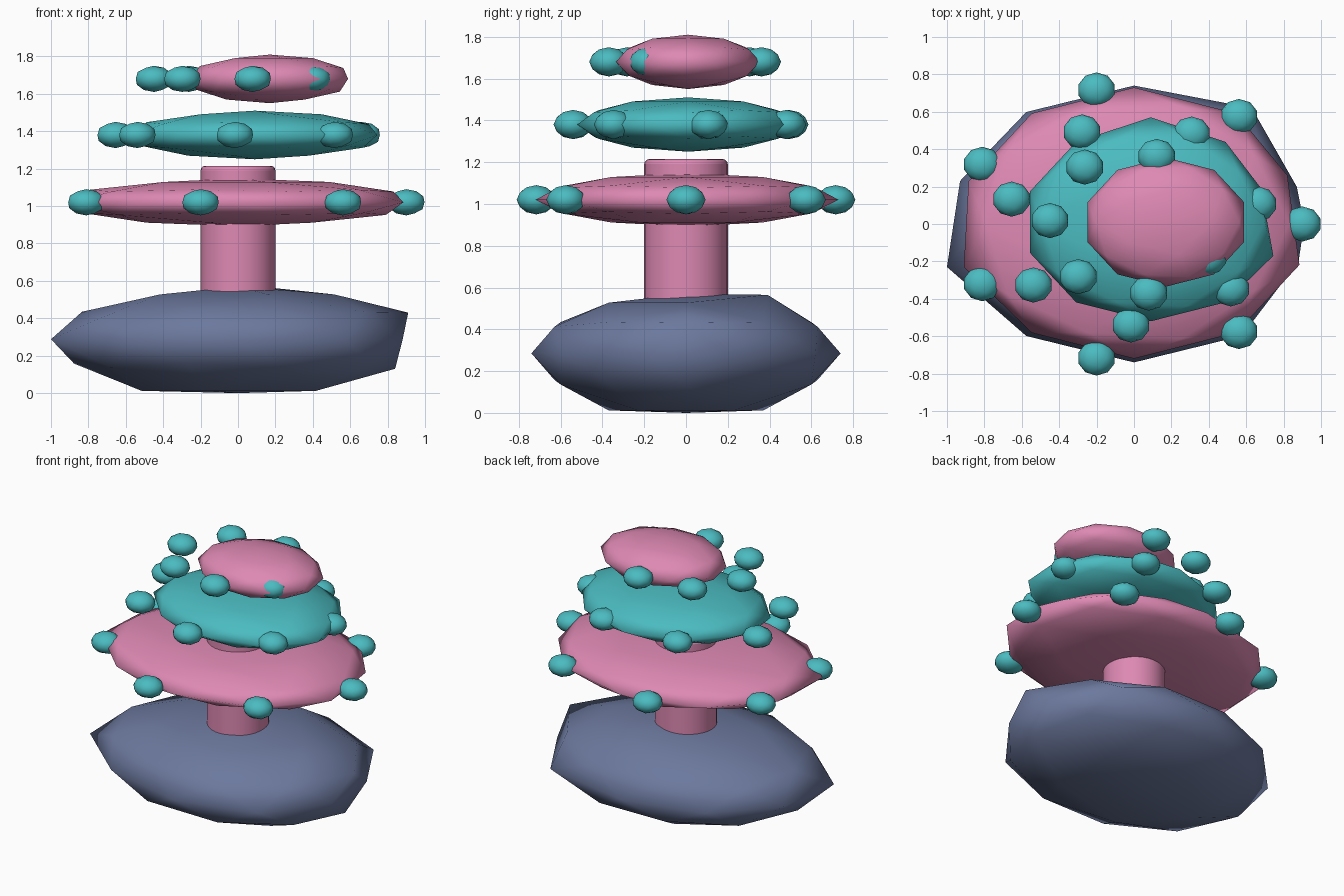
import bpy
import bmesh
from math import cos, sin, tau
from mathutils import Vector

if "Cube" in bpy.data.objects:
    bpy.data.objects.remove(bpy.data.objects["Cube"], do_unlink=True)


def material(name, rgb):
    mat = bpy.data.materials.new(name)
    mat.use_nodes = True
    mat.diffuse_color = (*rgb, 1)
    mat.node_tree.nodes["Principled BSDF"].inputs["Base Color"].default_value = (*rgb, 1)
    return mat


pink = material("coral pink", (0.73, 0.25, 0.45))
teal = material("lagoon teal", (0.07, 0.5, 0.53))
slate = material("slate blue", (0.15, 0.19, 0.34))


def finish(bm, name, mat):
    mesh = bpy.data.meshes.new(name)
    for face in bm.faces:
        face.smooth = True
    bm.to_mesh(mesh)
    bm.free()
    mesh.materials.append(mat)
    obj = bpy.data.objects.new(name, mesh)
    bpy.context.collection.objects.link(obj)
    return obj


def blob(name, centre, radii, mat, pulls=()):
    """Flattened icosphere; each pull moves the nearest corner to a point."""
    bm = bmesh.new()
    bmesh.ops.create_icosphere(bm, subdivisions=2, radius=1)
    bmesh.ops.scale(bm, vec=radii, verts=bm.verts)
    bmesh.ops.translate(bm, vec=centre, verts=bm.verts)
    for point in map(Vector, pulls):
        nearest = min(bm.verts, key=lambda v: (v.co - point).length)
        nearest.co = point
    return finish(bm, name, mat)


# Rocky base, uneven around the rim and flattened underneath
base = blob("rock_base", (0, 0, 0.285), (0.98, 0.74, 0.285), slate, [
    (-1, -0.23, 0.288), (-0.93, 0.23, 0.285), (0.63, 0.62, 0.285),
    (0.87, 0.2, 0.285), (0.88, -0.2, 0.285),
    (0.91, 0, 0.43), (0.84, 0, 0.13), (0.16, 0.39, 0.565)])
for v in base.data.vertices:
    if v.co.z < 0.06:
        v.co.z = min(v.co.z, 0.012)

# Trunk with rounded ends
bm = bmesh.new()
bmesh.ops.create_cone(bm, cap_ends=True, segments=32, radius1=0.2, radius2=0.2, depth=0.91)
bmesh.ops.translate(bm, vec=(0, 0, 0.76), verts=bm.verts)
trunk = finish(bm, "trunk", pink)
bevel = trunk.modifiers.new("rounded_rim", "BEVEL")
bevel.width = 0.025
bevel.segments = 3
bevel.limit_method = "ANGLE"
bpy.context.view_layer.objects.active = trunk
trunk.select_set(True)
bpy.ops.object.shade_smooth_by_angle()
trunk.select_set(False)

# Three leaning plates, each ringed by seven beads centred on the trunk
tiers = [
    ("lower", pink, (0, 0.005, 1.02), (0.93, 0.725, 0.128), (0.9, 0.735),
     [(-0.91, -0.23, 1.02), (0.82, 0.26, 1.02)]),
    ("middle", teal, (0.09, 0.01, 1.38), (0.68, 0.53, 0.13), (0.675, 0.54),
     [(0.09, 0.57, 1.38), (0.745, -0.17, 1.38), (0.68, 0.19, 1.38)]),
    ("upper", pink, (0.17, 0.01, 1.68), (0.44, 0.345, 0.13), (0.45, 0.375), []),
]
for level, (name, mat, centre, radii, ring, pulls) in enumerate(tiers):
    blob(name + "_plate", centre, radii, mat, pulls)
    for i in range(7):
        angle = tau * i / 7 + 0.2 * level
        spot = (ring[0] * cos(angle), ring[1] * sin(angle), centre[2])
        blob(f"{name}_bead_{i + 1}", spot, (0.102, 0.094, 0.07), teal)
